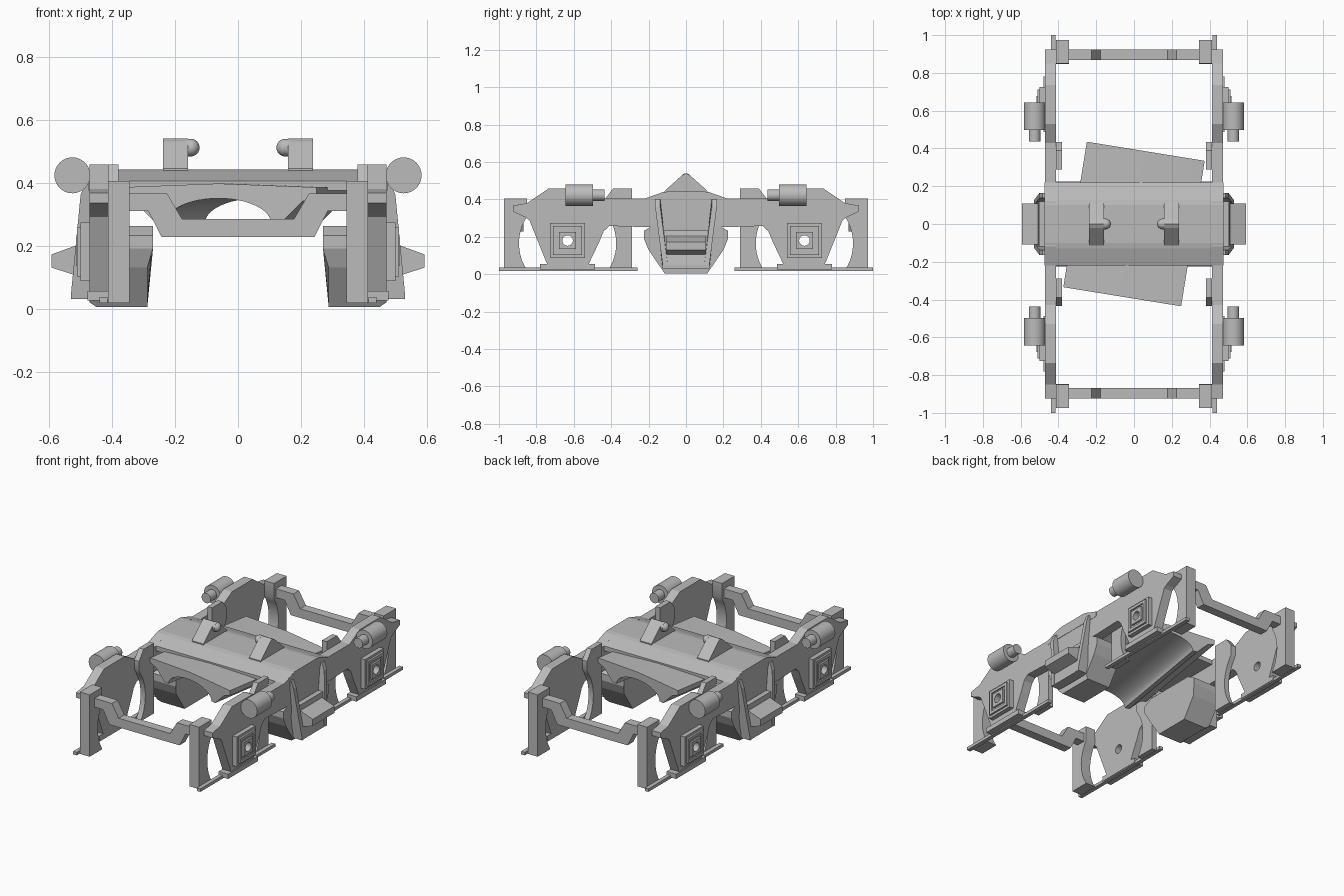
import bpy, bmesh, math
from mathutils import Vector, Matrix

cube = bpy.data.objects.get("Cube")
if cube:
    bpy.data.objects.remove(cube, do_unlink=True)

grey = bpy.data.materials.new("plain_grey")
grey.use_nodes = True
COL = (0.5, 0.5, 0.5, 1)
grey.diffuse_color = COL
grey.node_tree.nodes["Principled BSDF"].inputs["Base Color"].default_value = COL


def finish(name, bm, mirror=(False, False), smooth=False):
    bmesh.ops.recalc_face_normals(bm, faces=bm.faces)
    me = bpy.data.meshes.new(name)
    bm.to_mesh(me)
    bm.free()
    ob = bpy.data.objects.new(name, me)
    bpy.context.collection.objects.link(ob)
    me.materials.append(grey)
    bpy.ops.object.select_all(action='DESELECT')
    ob.select_set(True)
    bpy.context.view_layer.objects.active = ob
    if smooth:
        bpy.ops.object.shade_smooth_by_angle(angle=math.radians(35))
    if any(mirror):
        m = ob.modifiers.new("mirror", 'MIRROR')
        m.use_axis = (mirror[0], mirror[1], False)
        m.use_mirror_merge = False
    return ob


def prism(name, pts, axis, a, b, mirror=(True, True), smooth=False):
    """Extrude a 2D profile along x (profile y,z) or y (profile x,z)."""
    bm = bmesh.new()
    put = (lambda u, v, t: (t, u, v)) if axis == 'x' else (lambda u, v, t: (u, t, v))
    face = bm.faces.new([bm.verts.new(put(u, v, a)) for u, v in pts])
    ext = bmesh.ops.extrude_face_region(bm, geom=[face])
    step = Vector(put(0, 0, b - a))
    bmesh.ops.translate(bm, vec=step, verts=[g for g in ext['geom'] if isinstance(g, bmesh.types.BMVert)])
    return finish(name, bm, mirror, smooth)


def box(name, x0, x1, y0, y1, z0, z1, mirror=(True, True)):
    return prism(name, [(x0, z0), (x1, z0), (x1, z1), (x0, z1)], 'y', y0, y1, mirror)


def rod(name, axis, centre, r, length, mirror=(True, True)):
    bm = bmesh.new()
    bmesh.ops.create_cone(bm, cap_ends=True, segments=32, radius1=r, radius2=r, depth=length)
    rot = Matrix.Rotation(math.pi / 2, 4, 'Y' if axis == 'x' else 'X')
    bm.transform(Matrix.Translation(centre) @ rot)
    return finish(name, bm, mirror, True)


def sym(pts):
    """Mirror a half profile about its first coordinate."""
    return pts + [(-u, v) for u, v in reversed(pts) if u > 0]


def cut(ob, cutter):
    m = ob.modifiers.new("cut", 'BOOLEAN')
    m.operation, m.solver, m.object = 'DIFFERENCE', 'EXACT', cutter
    bpy.context.view_layer.objects.active = ob
    bpy.ops.object.modifier_move_to_index(modifier="cut", index=0)
    bpy.ops.object.modifier_apply(modifier="cut")


WY, WZ, WR = 0.633, 0.18, 0.26   # axle position and wheel clearance radius

# Side frames with tapered axle pedestals
half = [(0, .44), (.12, .44), (.22, .405), (.43, .405), (.53, .458), (.735, .458),
        (.85, .38), (.925, .367), (.925, .335), (.86, .305), (.838, .29), (.743, .055),
        (.52, .055), (.465, .17), (.44, .23), (.41, .258), (.225, .252), (0, .25)]
frame = prism("side_frame", sym(half), 'x', .412, .472, (True, False))

# Axle boxes: stepped square housings with a through hole
plate = box("axle_box", .47, .50, WY - .093, WY + .093, WZ - .093, WZ + .093)
rim = box("axle_box_rim", .495, .512, WY - .078, WY + .078, WZ - .078, WZ + .078)
recess = box("recess_cutter", .504, .6, WY - .06, WY + .06, WZ - .06, WZ + .06, (False, False))
cut(rim, recess)
boss = box("axle_boss", .50, .515, WY - .045, WY + .045, WZ - .045, WZ + .045)
hole = rod("hole_cutter", 'x', (.47, WY, WZ), .028, .4, (False, True))
for ob in (frame, plate, rim, boss):
    cut(ob, hole)
for c in (hole, recess):
    c.hide_render = True
    bpy.data.objects.remove(c, do_unlink=True)

# Pedestal feet and lower rails
box("pedestal_foot", .412, .478, .487, .78, .025, .055)
box("lower_rail", .415, .44, .26, 1.0, .018, .037)


# Hanger posts, hollowed by the wheel clearance arc
def arc(side, z0, z1, n=10):
    out = []
    for i in range(n + 1):
        z = z0 + (z1 - z0) * i / n
        out.append((WY + side * math.sqrt(max(WR ** 2 - (z - .165) ** 2, 0)), z))
    return out


prism("outer_post", [(.973, .405), (.973, .018)] + arc(1, .018, .31) + [(.85, .405)], 'x', .345, .413, smooth=True)
prism("inner_post", [(.288, .458), (.288, .018)] + arc(-1, .018, .31) + [(.435, .34), (.435, .4), (.39, .458)],
      'x', .38, .413, smooth=True)

# Dropped end beams
beam = [(0, .285), (.178, .285), (.225, .365), (.36, .365), (.36, .31), (.285, .31), (.243, .228), (0, .228)]
prism("end_beam", sym(beam), 'y', .868, .925, (False, True))

# Bolster across the middle
prism("bolster", sym([(0, .442), (.1, .442), (.13, .436), (.22, .405), (.22, .375), (0, .375)]),
      'x', -.474, .474, (False, False))

# Pivot brackets with rounded studs
prism("pivot_bracket", sym([(0, .54), (.02, .53), (.115, .445), (.115, .42)]), 'x', .158, .238, (True, False))
rod("bracket_stud", 'x', (.155, 0, .511), .028, .02, (True, False))
bm = bmesh.new()
bmesh.ops.create_uvsphere(bm, u_segments=24, v_segments=12, radius=.028)
bm.transform(Matrix.Translation((.15, 0, .511)))
finish("stud_cap", bm, (True, False), True)

# Dampers on the outer side
rod("damper_body", 'y', (.526, .57, .423), .057, .146)
rod("damper_rod", 'y', (.526, .47, .423), .031, .068)

# Central hanging pods
pod = [(0, .262), (.17, .262), (.225, .232), (.225, .19), (.2, .13), (.125, .02), (.115, .005), (0, .005)]
bm_pod = prism("central_pod", sym(pod), 'x', .27, .472, (True, False))
for v in bm_pod.data.vertices:      # lean the inner face outward at the bottom
    if v.co.x < .3 and v.co.z < .15:
        v.co.x += .018
    elif v.co.x > .4 and v.co.z < .01:
        v.co.x -= .022

# Outer cover: sloping struts, lower panel and wedge-shaped step
strut = [(.465, .402), (.484, .402), (.50, .36), (.53, .05), (.53, .03), (.465, .03)]
cover = prism("cover_strut", strut, 'y', .138, .165)
for v in cover.data.vertices:       # struts lean together below the step
    if v.co.z < .1:
        v.co.y -= .04
panel = [(.465, .235), (.503, .235), (.528, .05), (.528, .03), (.465, .03)]
low = prism("cover_panel", panel, 'y', -.145, .145, (True, False))
for v in low.data.vertices:
    if v.co.z < .1:
        v.co.y *= .8
prism("side_step", [(.465, .228), (.515, .2), (.592, .172), (.592, .13), (.515, .105), (.465, .07)],
      'y', -.108, .108, (True, False))

# Skewed central housing with an arched underside
under = [(.17 * math.cos(a), .27 + .08 * math.sin(a)) for a in [math.pi * i / 24 for i in range(13)]]
house = [(0, .397), (.316, .385), (.316, .355), (.27, .34), (.2, .27)] + under[:-1] + [(0, .35)]
left = [(-u, v) for u, v in reversed(house[1:-1])]
housing = prism("skewed_housing", house + left, 'y', -.39, .39, (False, False), True)
housing.data.transform(Matrix.Rotation(math.radians(-9.2), 4, 'Z'))
